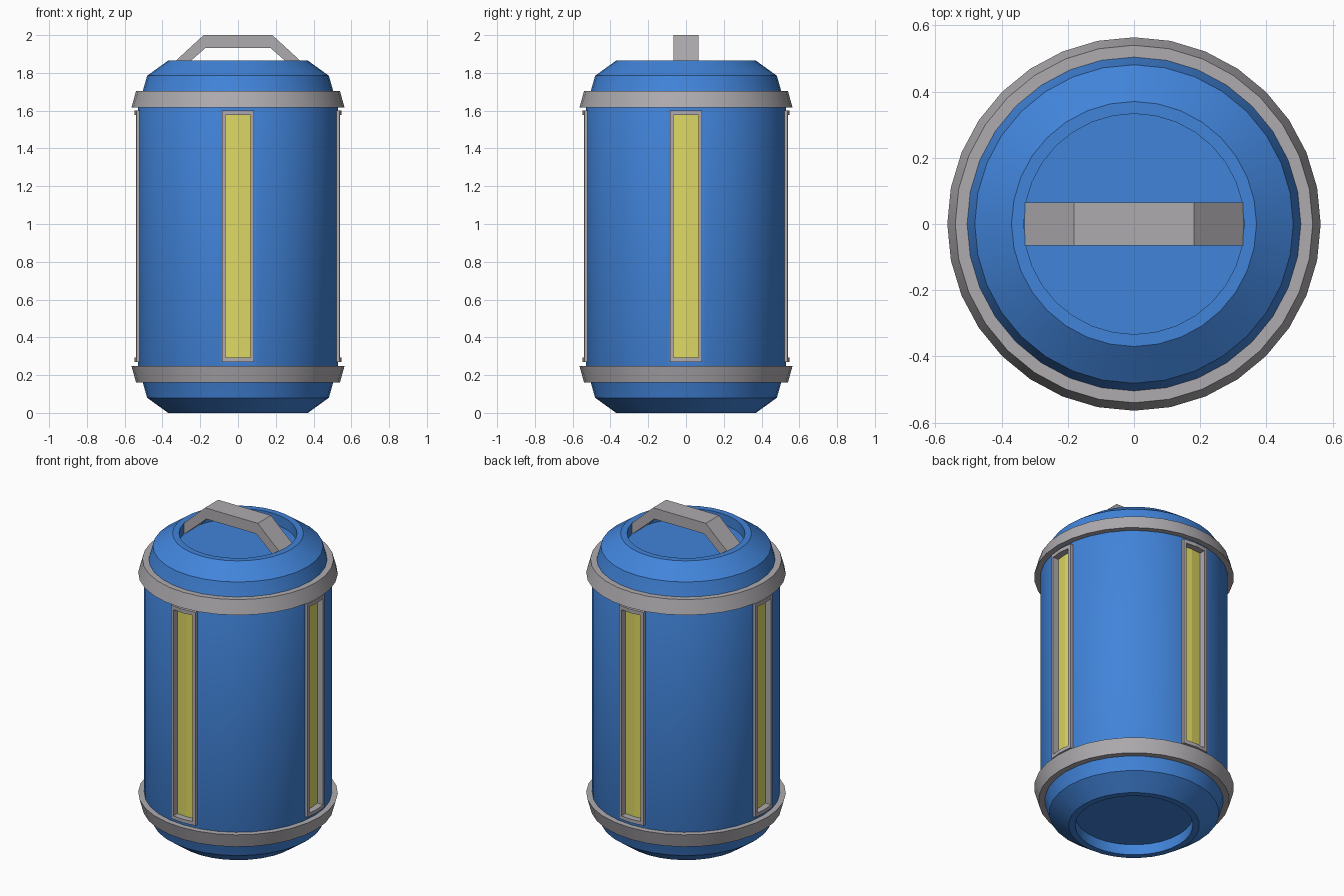
import bpy, bmesh, math
from mathutils import Matrix, Vector

if "Cube" in bpy.data.objects:
    bpy.data.objects.remove(bpy.data.objects["Cube"])

SIDES = 32
H = 1.865  # height of the body without the handle


def material(name, rgb):
    m = bpy.data.materials.new(name)
    m.diffuse_color = (*rgb, 1)
    m.use_nodes = True
    m.node_tree.nodes["Principled BSDF"].inputs["Base Color"].default_value = m.diffuse_color
    return m


BLUE = material("blue paint", (0.053, 0.23, 0.70))
GREY = material("grey metal", (0.43, 0.41, 0.43))
YELLOW = material("yellow panel", (0.74, 0.70, 0.13))


def finish(name, bm, mat):
    bmesh.ops.recalc_face_normals(bm, faces=bm.faces)
    me = bpy.data.meshes.new(name)
    bm.to_mesh(me)
    bm.free()
    ob = bpy.data.objects.new(name, me)
    bpy.context.collection.objects.link(ob)
    me.materials.append(mat)
    return ob


def smooth(ob):
    bpy.ops.object.select_all(action='DESELECT')
    ob.select_set(True)
    bpy.context.view_layer.objects.active = ob
    bpy.ops.object.shade_smooth_by_angle(angle=math.radians(25))


def lathe(name, profile, mat, closed=False):
    """Spin (radius, z) points; caps both ends unless the profile is a loop."""
    bm = bmesh.new()
    rings = [[bm.verts.new((r * math.cos(2 * math.pi * i / SIDES),
                            r * math.sin(2 * math.pi * i / SIDES), z))
              for i in range(SIDES)] for r, z in profile]
    pairs = list(zip(rings, rings[1:])) + ([(rings[-1], rings[0])] if closed else [])
    for a, b in pairs:
        for i in range(SIDES):
            j = (i + 1) % SIDES
            bm.faces.new((a[i], a[j], b[j], b[i]))
    if not closed:
        bm.faces.new(rings[0])
        bm.faces.new(rings[-1])
    return finish(name, bm, mat)


def bent_sheet(name, r, depth, xs, zs, mat, hollow=False):
    """Four plates around the body, each creased at its middle to follow the facets."""
    bm = bmesh.new()
    for k in range(4):
        rot = Matrix.Rotation(k * math.pi / 2, 3, 'Z')
        v = [[bm.verts.new(rot @ Vector((x, -(r - abs(x) * math.tan(math.pi / SIDES)), z)))
              for x in xs] for z in zs]
        faces = []
        for i in range(len(zs) - 1):
            for j in range(len(xs) - 1):
                if hollow and 0 < i < len(zs) - 2 and 0 < j < len(xs) - 2:
                    continue
                faces.append(bm.faces.new((v[i][j], v[i][j + 1], v[i + 1][j + 1], v[i + 1][j])))
        loose = [w for row in v for w in row if not w.link_faces]
        for w in loose:
            bm.verts.remove(w)
        ext = bmesh.ops.extrude_face_region(bm, geom=faces)['geom']
        bmesh.ops.translate(bm, verts=[g for g in ext if isinstance(g, bmesh.types.BMVert)],
                            vec=rot @ Vector((0, depth, 0)))
    return finish(name, bm, mat)


# Body: mirrored top and bottom, with a shallow recess at each end
half = [(0.333, 0.065), (0.333, 0.0), (0.37, 0.0), (0.481, 0.08), (0.505, 0.165), (0.53, 0.235)]
body = lathe("body", half + [(r, H - z) for r, z in reversed(half)], BLUE)

# Window slots cut into the body
bm = bmesh.new()
for k in range(4):
    bmesh.ops.create_cube(bm, size=1, matrix=Matrix.Rotation(k * math.pi / 2, 4, 'Z')
                          @ Matrix.Translation((0, -0.545, 0.935))
                          @ Matrix.Diagonal((0.15, 0.11, 1.31, 1)))
cutter = finish("slot_cutter", bm, BLUE)
cutter.hide_render = True
bpy.context.view_layer.objects.active = body
mod = body.modifiers.new("slots", 'BOOLEAN')
mod.operation = 'DIFFERENCE'
mod.solver = 'EXACT'
mod.object = cutter
bpy.ops.object.modifier_apply(modifier="slots")
bpy.data.objects.remove(cutter)
smooth(body)

# Bands around the body
band = [(0.50, 0.162), (0.54, 0.162), (0.564, 0.248), (0.52, 0.248)]
smooth(lathe("lower_band", band, GREY, True))
smooth(lathe("upper_band", [(r, H - z) for r, z in band], GREY, True))

# Window frames and the sunken panels inside them
bent_sheet("window_frames", 0.547, 0.045, [-0.085, -0.066, 0, 0.066, 0.085],
           [0.27, 0.292, 1.577, 1.6], GREY, hollow=True)
bent_sheet("window_panels", 0.508, 0.008, [-0.072, 0, 0.072], [0.28, 1.59], YELLOW)

# Carrying handle, wedged between the walls of the top recess
side = [(0.331, 1.80), (0.331, 1.863), (0.182, 2.0)]
inner = [(0.172, 1.932), (0.322, 1.80)]
outline = side + [(-x, z) for x, z in reversed(side)]
outline += [(-x, z) for x, z in reversed(inner)] + inner
bm = bmesh.new()
face = bm.faces.new([bm.verts.new((x, -0.065, z)) for x, z in outline])
ext = bmesh.ops.extrude_face_region(bm, geom=[face])['geom']
bmesh.ops.translate(bm, verts=[g for g in ext if isinstance(g, bmesh.types.BMVert)], vec=(0, 0.13, 0))
finish("handle", bm, GREY)
